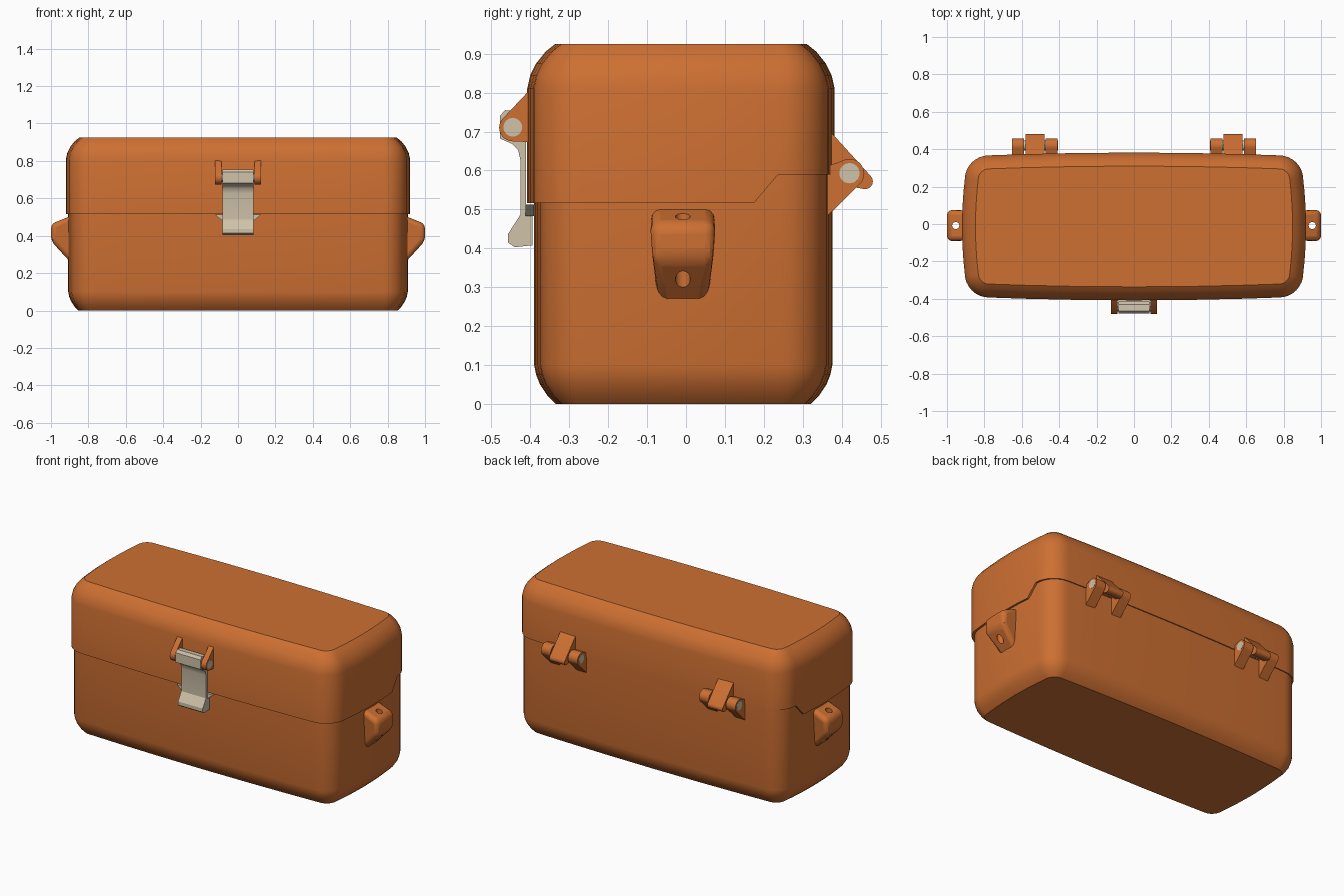
import bpy, bmesh
from math import cos, sin, radians, pi

cube = bpy.data.objects.get("Cube")
if cube:
    bpy.data.objects.remove(cube, do_unlink=True)


def material(name, rgb):
    m = bpy.data.materials.new(name)
    m.use_nodes = True
    m.diffuse_color = (*rgb, 1)
    m.node_tree.nodes["Principled BSDF"].inputs["Base Color"].default_value = (*rgb, 1)
    return m


ORANGE = material("orange_shell", (0.61, 0.16, 0.032))
BEIGE = material("beige_metal", (0.62, 0.54, 0.40))


def finish(name, bm, mat):
    bmesh.ops.recalc_face_normals(bm, faces=bm.faces)
    me = bpy.data.meshes.new(name)
    bm.to_mesh(me)
    bm.free()
    me.materials.append(mat)
    ob = bpy.data.objects.new(name, me)
    bpy.context.collection.objects.link(ob)
    return ob


def activate(ob):
    bpy.ops.object.select_all(action='DESELECT')
    ob.select_set(True)
    bpy.context.view_layer.objects.active = ob


def smooth(ob, angle=32):
    activate(ob)
    bpy.ops.object.shade_smooth_by_angle(angle=radians(angle))


# Rounded, slightly bowed plan outline shared by the lid and the tub
HX, HY, R, BOW, CY = 0.905, 0.38, 0.13, 0.015, -0.013


def outline(inset):
    pts, r = [], R - inset
    corners = ((1, 1), (-1, 1), (-1, -1), (1, -1))
    for k, (sx, sy) in enumerate(corners):
        for i in range(9):
            a = pi / 2 * (k + i / 8)
            pts.append((sx * (HX - R) + r * cos(a), sy * (HY - R) + r * sin(a)))
        a = pi / 2 * (k + 1)
        half, length = (HY, HX - R) if k % 2 == 0 else (HX, HY - R)
        for t in (0.752, 0.4, 0, -0.4, -0.752):
            d, s = half - inset + BOW * (1 - t * t), -t * length
            pts.append((d * cos(a) - s * sin(a), d * sin(a) + s * cos(a)))
    return pts


def split_height(y):
    # The parting line steps up towards the hinges
    t = (y + CY - 0.175) / (HY - R + CY - 0.175)
    return 0.517 + 0.073 * min(1, max(0, t))


def shell(name, rings, shift):
    # Each ring is (inset, height); a height of None follows the parting line
    bm = bmesh.new()
    loops = []
    for inset, z, lift in rings:
        loops.append([bm.verts.new((x, y + CY + shift, split_height(y) + lift if z is None else z))
                      for x, y in outline(inset)])
    for a, b in zip(loops, loops[1:]):
        n = len(a)
        for i in range(n):
            j = (i + 1) % n
            bm.faces.new((a[i], a[j], b[j], b[i]))
    bm.faces.new(loops[0])
    ob = finish(name, bm, ORANGE)
    smooth(ob)
    return ob


shell("lid", [(0.072, 0.925, 0), (0.047, 0.905, 0), (0.023, 0.875, 0), (0.008, 0.845, 0),
              (0, 0.81, 0), (0, None, 0), (0.035, None, 0)], 0)
shell("tub", [(0.067, 0, 0), (0.047, 0.02, 0), (0.027, 0.05, 0), (0.017, 0.075, 0),
              (0.012, 0.1, 0), (0.012, None, 0.03)], 0.006)


def prism(name, pts, lo, hi, mat, axis="x", bevel=0):
    # Extrude a side profile along x, or a front profile along y
    bm = bmesh.new()
    place = (lambda p, s: (s, *p)) if axis == "x" else (lambda p, s: (p[0], s, p[1]))
    ends = [[bm.verts.new(place(p, s)) for p in pts] for s in (lo, hi)]
    for e in ends:
        bm.faces.new(e)
    n = len(pts)
    for i in range(n):
        j = (i + 1) % n
        bm.faces.new((ends[0][i], ends[0][j], ends[1][j], ends[1][i]))
    ob = finish(name, bm, mat)
    if bevel:
        mod = ob.modifiers.new("bevel", 'BEVEL')
        mod.width, mod.segments, mod.limit_method = bevel, 3, 'NONE'
    smooth(ob)
    return ob


def arc(cx, cy, r, start, end, n=10):
    return [(cx + r * cos(radians(start + (end - start) * i / n)),
             cy + r * sin(radians(start + (end - start) * i / n))) for i in range(n + 1)]


# Drilled carrying lugs on both ends
for side, label in ((1, "left"), (-1, "right")):
    profile = [(side * x, z) for x, z in ((0.87, 0.515), (1, 0.463), (1, 0.372), (0.87, 0.23))]
    lug = prism(label + "_lug", profile, -0.083, 0.083, ORANGE, "y", 0.026)
    for v in lug.data.vertices:
        if v.co.z < 0.3:
            v.co.y *= 0.72
        v.co.y -= 0.008
    hole = prism("hole_cutter", arc(side * 0.953, -0.008, 0.019, 0, 345, 23), 0, 1, ORANGE)
    for v in hole.data.vertices:
        v.co = (v.co.y, v.co.z, v.co.x)
    hole.data.flip_normals()
    bm = bmesh.new()
    bm.from_mesh(hole.data)
    bmesh.ops.recalc_face_normals(bm, faces=bm.faces)
    bm.to_mesh(hole.data)
    bm.free()
    cut = lug.modifiers.new("hole", 'BOOLEAN')
    cut.operation, cut.object, cut.solver = 'DIFFERENCE', hole, 'EXACT'
    activate(lug)
    for name in [m.name for m in lug.modifiers]:
        bpy.ops.object.modifier_apply(modifier=name)
    bpy.data.objects.remove(hole, do_unlink=True)
    smooth(lug, 30)

# Latch brackets, pin, lever and catch on the front
ear = [(-0.38, 0.82), (-0.405, 0.803)] + arc(-0.445, 0.71, 0.035, 140, 270) + [(-0.38, 0.672)]
for side, label in ((1, "left"), (-1, "right")):
    prism(label + "_latch_bracket", ear, side * 0.088, side * 0.122, ORANGE)
prism("latch_pin", arc(-0.445, 0.711, 0.024, 0, 345, 23), -0.123, 0.123, BEIGE)

lever = [(-0.478, 0.74), (-0.465, 0.755), (-0.43, 0.752), (-0.411, 0.73), (-0.411, 0.505),
         (-0.394, 0.5), (-0.394, 0.408), (-0.44, 0.403), (-0.457, 0.415), (-0.457, 0.437),
         (-0.425, 0.487), (-0.425, 0.625), (-0.431, 0.652), (-0.446, 0.668), (-0.478, 0.682)]
prism("latch_lever", lever, -0.083, 0.083, BEIGE)
prism("latch_catch", [(-0.122, 0.512), (-0.088, 0.483), (0.088, 0.483), (0.122, 0.512)],
      -0.412, -0.39, BEIGE, "y")

# Two hinges on the back: a lid knuckle between two tub knuckles
lid_knuckle = ([(0.35, 0.715), (0.38, 0.69)] + arc(0.46, 0.572, 0.02, 45, -90, 6)
               + [(0.437, 0.556), (0.35, 0.61)])
tub_knuckle = [(0.35, 0.47)] + arc(0.42, 0.592, 0.038, -45, 110) + [(0.35, 0.605)]
for side, label in ((1, "left"), (-1, "right")):
    c = side * 0.53
    prism(label + "_hinge_lid_knuckle", lid_knuckle, c - 0.051, c + 0.051, ORANGE)
    for s, where in ((1, "outer"), (-1, "inner")):
        prism(label + "_hinge_" + where + "_knuckle", tub_knuckle,
              c + side * s * 0.058, c + side * s * 0.122, ORANGE)
    prism(label + "_hinge_pin", arc(0.42, 0.593, 0.026, 0, 345, 23), c - 0.123, c + 0.123, BEIGE)
